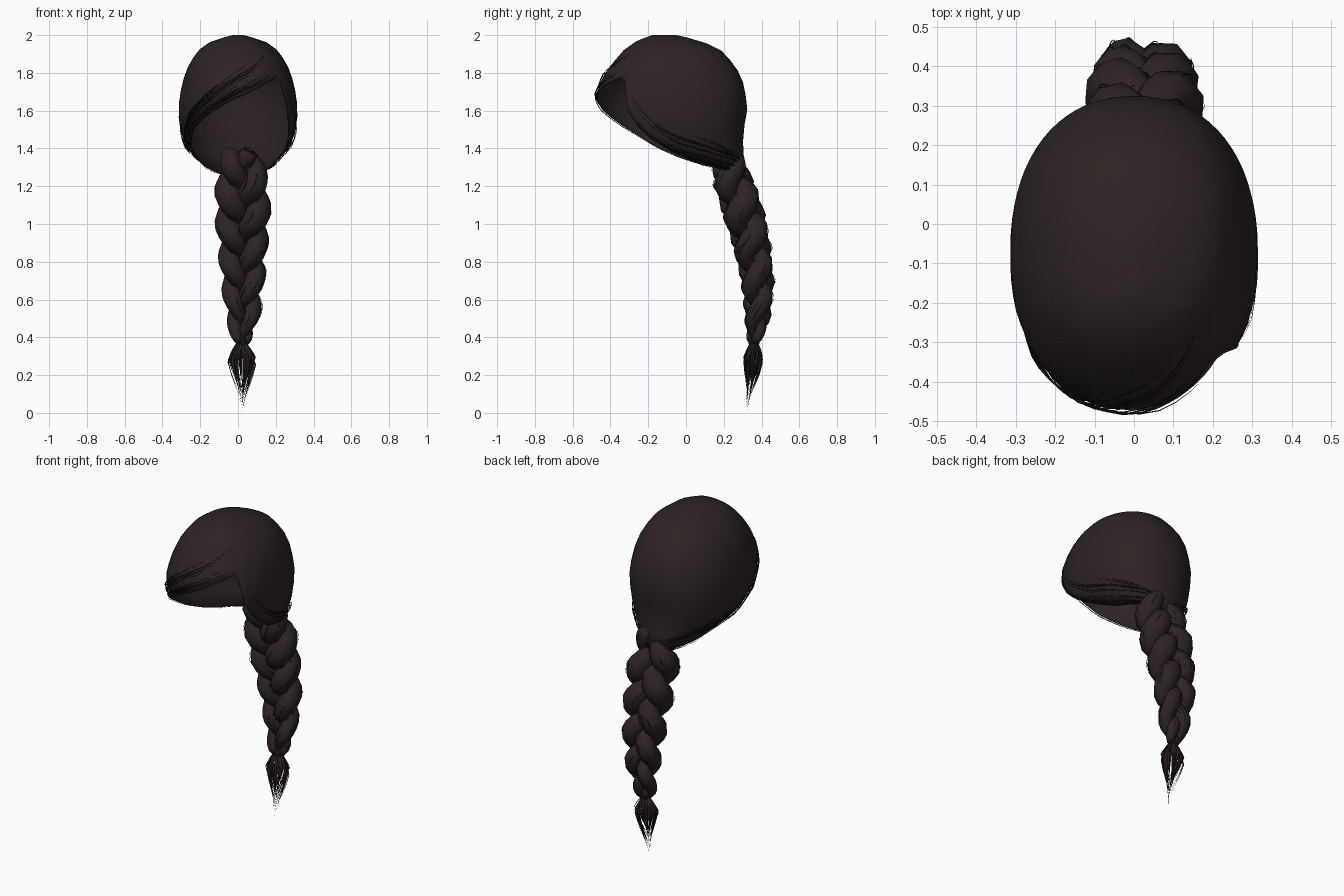
import bpy, bmesh, math, random
from mathutils import Vector

random.seed(4)
if "Cube" in bpy.data.objects:
    bpy.data.objects.remove(bpy.data.objects["Cube"])


def make_material(name, colour):
    mat = bpy.data.materials.new(name)
    mat.use_nodes = True
    mat.diffuse_color = colour
    mat.node_tree.nodes["Principled BSDF"].inputs["Base Color"].default_value = colour
    return mat


brown = make_material("dark brown hair", (0.026, 0.0172, 0.0172, 1))
shadow_brown = make_material("blackish brown strands", (0.012, 0.008, 0.008, 1))


def finish(bm, name, mat):
    mesh = bpy.data.meshes.new(name)
    bm.to_mesh(mesh)
    bm.free()
    mesh.materials.append(mat)
    for face in mesh.polygons:
        face.use_smooth = True
    obj = bpy.data.objects.new(name, mesh)
    bpy.context.scene.collection.objects.link(obj)
    return obj


def lerp_table(table, key):
    """Interpolate rows of (key, value...) sorted by rising key."""
    if key <= table[0][0]:
        return table[0][1:]
    for a, b in zip(table, table[1:]):
        if key <= b[0]:
            t = (key - a[0]) / (b[0] - a[0])
            return [p + (q - p) * t for p, q in zip(a[1:], b[1:])]
    return table[-1][1:]


def tube(bm, points, radii, sides):
    """Sweep a round section along a path."""
    rings = []
    for k, (p, r) in enumerate(zip(points, radii)):
        tangent = (points[min(k + 1, len(points) - 1)] - points[max(k - 1, 0)]).normalized()
        side = tangent.cross(Vector((0.31, 0.9, 0.3))).normalized()
        up = side.cross(tangent)
        rings.append([bm.verts.new(p + r * (math.cos(a) * side + math.sin(a) * up))
                      for a in (math.tau * j / sides for j in range(sides))])
    for lo, hi in zip(rings, rings[1:]):
        for j in range(sides):
            n = (j + 1) % sides
            bm.faces.new((lo[j], lo[n], hi[n], hi[j]))
    bm.faces.new(rings[0][::-1])
    bm.faces.new(rings[-1])


# Cap outline by height: front y, back y, half width
CAP = [(1.24, 0.06, 0.32, 0.09), (1.30, -0.11, 0.312, 0.175), (1.40, -0.32, 0.30, 0.272),
       (1.50, -0.42, 0.305, 0.308), (1.60, -0.465, 0.325, 0.317), (1.69, -0.475, 0.315, 0.307),
       (1.78, -0.44, 0.295, 0.285), (1.85, -0.39, 0.25, 0.258), (1.92, -0.33, 0.185, 0.21),
       (1.97, -0.26, 0.08, 0.14), (2.0, -0.18, -0.05, 0.03)]
# Hem height by angle from the front, positive toward the left side
HEM = [(-180, 1.245), (-150, 1.26), (-120, 1.28), (-90, 1.31), (-75, 1.35), (-65, 1.405),
       (-50, 1.495), (-25, 1.59), (0, 1.675), (25, 1.74), (49, 1.785), (54, 1.62), (57, 1.55),
       (65, 1.46), (78, 1.365), (90, 1.315), (120, 1.28), (150, 1.26), (180, 1.245)]


def hem(deg):
    return lerp_table(HEM, deg)[0]


def signed_pow(v):
    return math.copysign(abs(v) ** 0.9, v)


def on_cap(deg, z, push=0.0):
    front, back, width = lerp_table(CAP, z)
    a = math.radians(deg)
    half = (back - front) / 2 + push
    return Vector(((width + push) * signed_pow(math.sin(a)),
                   (front + back) / 2 - half * signed_pow(math.cos(a)), z))


# Hair cap: open shell from the crown down to the swept hem
COLS, ROWS = 72, 12
bm = bmesh.new()
grid = []
for r in range(ROWS + 1):
    t = (r / ROWS) ** 1.6
    grid.append([])
    for c in range(COLS):
        deg = -180 + 360 * c / COLS
        grid[-1].append(bm.verts.new(on_cap(deg, 2.0 - (2.0 - hem(deg)) * t)))
bm.faces.new(grid[0])
for upper, lower in zip(grid, grid[1:]):
    for c in range(COLS):
        n = (c + 1) % COLS
        bm.faces.new((upper[c], lower[c], lower[n], upper[n]))
cap = finish(bm, "hair_cap", brown)
shell = cap.modifiers.new("thickness", "SOLIDIFY")
shell.thickness = 0.006


# Loose strands laid along the fringe and both sides
def cap_strands(name, start, end, count, spread):
    bm = bmesh.new()
    for _ in range(count):
        a = start + (end - start) * random.uniform(0, 0.45)
        b = start + (end - start) * random.uniform(0.6, 1)
        lift = random.uniform(-0.01, spread)
        pts = []
        for k in range(15):
            t = k / 14
            deg = a + (b - a) * t
            z = hem(deg) + lift * (1 - 0.5 * t)
            pts.append(on_cap(deg, z, 0.003 + 0.006 * math.sin(math.pi * t)))
        size = random.uniform(0.0012, 0.003)
        tube(bm, pts, [size * math.sin(math.pi * (k + 0.4) / 14.8) for k in range(15)], 3)
    finish(bm, name, shadow_brown)


cap_strands("fringe_strands", 46, -110, 20, 0.15)
cap_strands("left_side_strands", 60, 178, 18, 0.17)
cap_strands("right_side_strands", -60, -178, 18, 0.17)

# Braid path by height: centre x, centre y, half width
BRAID = [(0.36, 0.02, 0.36, 0.03), (0.40, 0.02, 0.363, 0.06), (0.50, 0.025, 0.38, 0.09),
         (0.70, 0.025, 0.38, 0.118), (0.90, 0.025, 0.345, 0.135), (1.05, 0.025, 0.307, 0.15),
         (1.20, 0.025, 0.26, 0.145), (1.30, 0.02, 0.23, 0.125), (1.38, 0.02, 0.215, 0.10)]
TOP, BOTTOM, PERIOD = 1.38, 0.37, 0.54


def braid_point(strand, z):
    """Centre and radius of one of the three woven locks."""
    cx, cy, w = lerp_table(BRAID, z)
    p = math.tau * ((TOP + 0.02 - z) / PERIOD + strand / 3)
    centre = Vector((cx + 0.54 * w * math.sin(p), cy + 0.32 * w * math.sin(2 * p), z))
    return centre, w * 0.45 * (0.85 + 0.27 * abs(math.sin(p)))


# Three woven locks
for i, label in enumerate(("first", "second", "third")):
    bm = bmesh.new()
    path = [braid_point(i, TOP - (TOP - BOTTOM) * k / 40) for k in range(41)]
    tube(bm, [p for p, r in path], [r for p, r in path], 8)
    finish(bm, label + "_braid_lock", brown)

# Stray hairs lying on the locks
bm = bmesh.new()
for _ in range(75):
    lock, u = random.randrange(3), random.uniform(0, math.tau)
    z, length = random.uniform(0.58, 1.36), random.uniform(0.1, 0.18)
    pts = []
    for k in range(9):
        centre, r = braid_point(lock, z - length * k / 8)
        pts.append(centre + 1.03 * r * Vector((math.cos(u), math.sin(u), 0)))
    tube(bm, pts, [0.0022 * math.sin(math.pi * (k + 0.4) / 8.8) for k in range(9)], 3)
finish(bm, "braid_stray_hairs", shadow_brown)

# Tie that pinches the braid above the tail
bm = bmesh.new()
tube(bm, [Vector((0.02, 0.36, z)) for z in (0.40, 0.385, 0.365, 0.35)],
     [0.022, 0.028, 0.028, 0.018], 10)
finish(bm, "braid_tie", shadow_brown)

# Tail tuft: tapered blades that swell and close to a point
SWELL = [(0, 0.012, 0.010), (0.12, 0.036, 0.024), (0.32, 0.068, 0.046),
         (0.52, 0.050, 0.036), (0.8, 0.016, 0.012), (1, 0.0, 0.0)]


def tail_blades(name, mat, count, thickness, spread):
    bm = bmesh.new()
    for n in range(count):
        u = math.tau * n / count + random.uniform(-0.1, 0.1)
        tip = 0.0 if n == 0 else random.uniform(0.02, 0.14)
        pts, radii = [], []
        for k in range(13):
            t = k / 12
            rx, ry = lerp_table(SWELL, t)
            pts.append(Vector((0.02 + spread * rx * math.cos(u),
                               0.36 - 0.04 * t * t + spread * ry * math.sin(u),
                               0.38 + (tip - 0.38) * t)))
            radii.append(thickness * (0.35 + 0.65 * math.sin(math.pi * min(t + 0.15, 1))) * (1.02 - t))
        tube(bm, pts, radii, 4)
    finish(bm, name, mat)


tail_blades("tail_tuft", brown, 18, 0.013, 0.92)
tail_blades("tail_wisps", shadow_brown, 18, 0.0035, 1.1)
